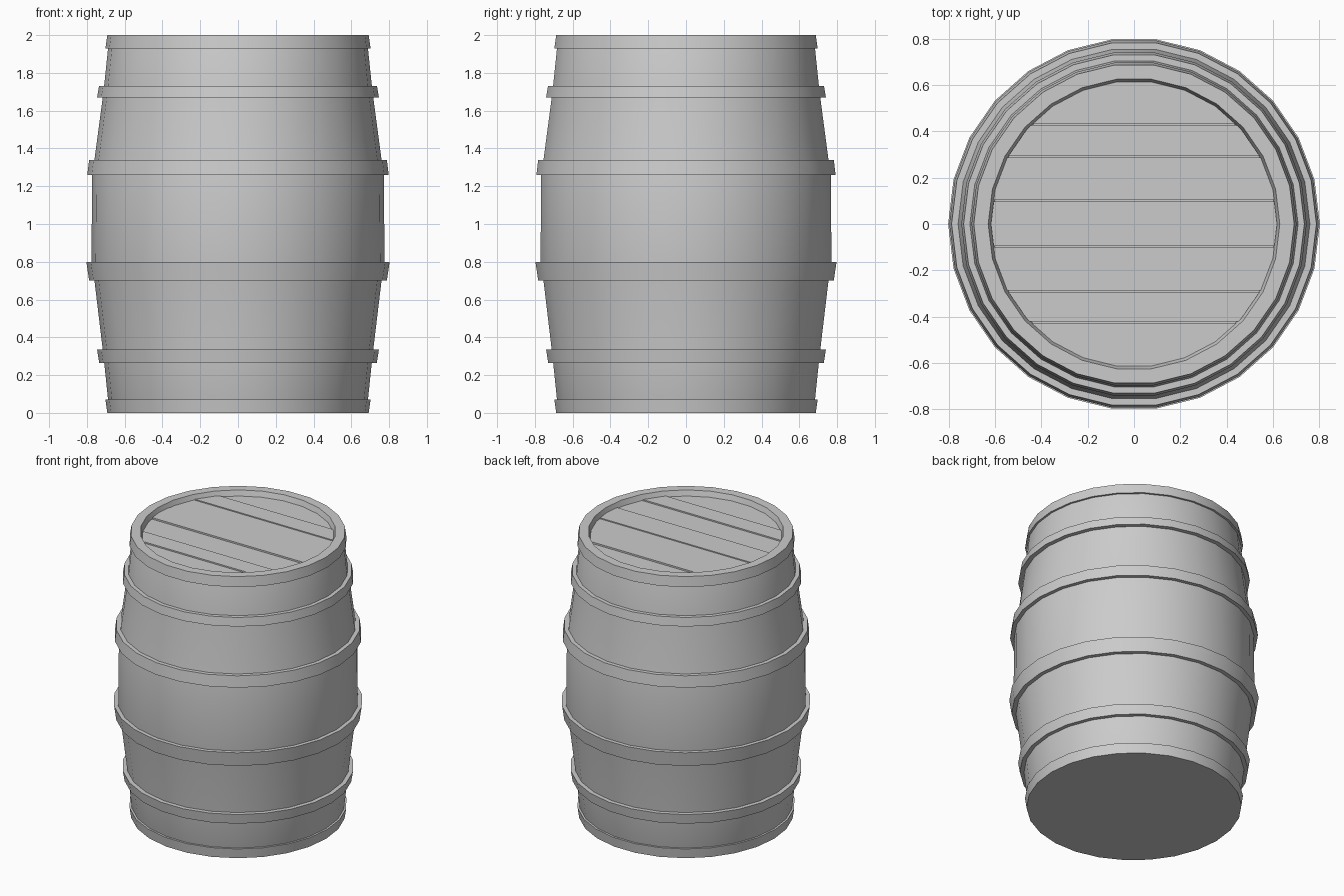
import bpy, bmesh, math

if "Cube" in bpy.data.objects:
    bpy.data.objects.remove(bpy.data.objects["Cube"])

SIDES = 26


def finish(name, bm):
    bmesh.ops.recalc_face_normals(bm, faces=bm.faces)
    mesh = bpy.data.meshes.new(name)
    bm.to_mesh(mesh)
    bm.free()
    ob = bpy.data.objects.new(name, mesh)
    bpy.context.collection.objects.link(ob)
    return ob


def lathe(name, profile, closed):
    """Spin (radius, z) points round z; open profiles get capped ends."""
    bm = bmesh.new()
    rings = []
    for r, z in profile:
        rings.append([bm.verts.new((r * math.cos(2 * math.pi * i / SIDES),
                                    r * math.sin(2 * math.pi * i / SIDES), z))
                      for i in range(SIDES)])
    pairs = list(zip(rings, rings[1:]))
    if closed:
        pairs.append((rings[-1], rings[0]))
    else:
        bm.faces.new(rings[0])
        bm.faces.new(rings[-1])
    for a, b in pairs:
        for i in range(SIDES):
            j = (i + 1) % SIDES
            bm.faces.new((a[i], a[j], b[j], b[i]))
    ob = finish(name, bm)
    bpy.ops.object.select_all(action='DESELECT')
    bpy.context.view_layer.objects.active = ob
    ob.select_set(True)
    bpy.ops.object.shade_smooth_by_angle(angle=math.radians(30))
    return ob


# Bulging stave body with a recessed top
LID_Z = 1.95
lathe("barrel_body", [(0.667, 0), (0.688, 0.07), (0.712, 0.3), (0.76, 0.7),
                      (0.776, 0.8), (0.772, 1.26), (0.76, 1.34),
                      (0.712, 1.7), (0.688, 1.93), (0.667, 2.0),
                      (0.63, 2.0), (0.615, LID_Z)], False)

# Hoops: bottom z, top z, bottom radius, top radius, inner radii
hoops = [
    ("bottom_hoop", 0.0, 0.07, 0.692, 0.702, 0.667, 0.68),
    ("lower_hoop", 0.265, 0.335, 0.735, 0.746, 0.70, 0.705),
    ("lower_middle_hoop", 0.70, 0.80, 0.788, 0.803, 0.75, 0.76),
    ("upper_middle_hoop", 1.26, 1.34, 0.798, 0.788, 0.76, 0.75),
    ("upper_hoop", 1.67, 1.73, 0.746, 0.736, 0.705, 0.70),
    ("top_hoop", 1.93, 2.0, 0.702, 0.692, 0.68, 0.667),
]
for name, z0, z1, r0, r1, i0, i1 in hoops:
    lathe(name, [(r0, z0), (r1, z1), (i1, z1), (i0, z0)], True)

# Lid planks: slices of the lid disc at slightly different heights
cuts = [-0.65, -0.425, -0.29, -0.097, 0.1, 0.29, 0.43, 0.65]
heights = [0.012, 0.018, 0.012, 0.02, 0.016, 0.02, 0.012]
GAP = 0.003
for k, h in enumerate(heights):
    bm = bmesh.new()
    bmesh.ops.create_cone(bm, cap_ends=True, segments=SIDES, radius1=0.618,
                          radius2=0.618, depth=h + 0.02)
    # Turn so that a vertex lies on +x, matching the body
    first = max(bm.verts, key=lambda v: v.co.x)
    turn = -math.atan2(first.co.y, first.co.x)
    for v in bm.verts:
        x, y = v.co.x, v.co.y
        v.co.x = x * math.cos(turn) - y * math.sin(turn)
        v.co.y = x * math.sin(turn) + y * math.cos(turn)
        v.co.z += LID_Z - 0.02 + (h + 0.02) / 2
    for y, n in ((cuts[k] + GAP, -1), (cuts[k + 1] - GAP, 1)):
        res = bmesh.ops.bisect_plane(
            bm, geom=bm.verts[:] + bm.edges[:] + bm.faces[:],
            plane_co=(0, y, 0), plane_no=(0, n, 0), clear_outer=True)
        edges = [e for e in res["geom_cut"] if isinstance(e, bmesh.types.BMEdge)]
        if edges:
            bmesh.ops.holes_fill(bm, edges=edges)
    finish("lid_plank_%d" % (k + 1), bm)
